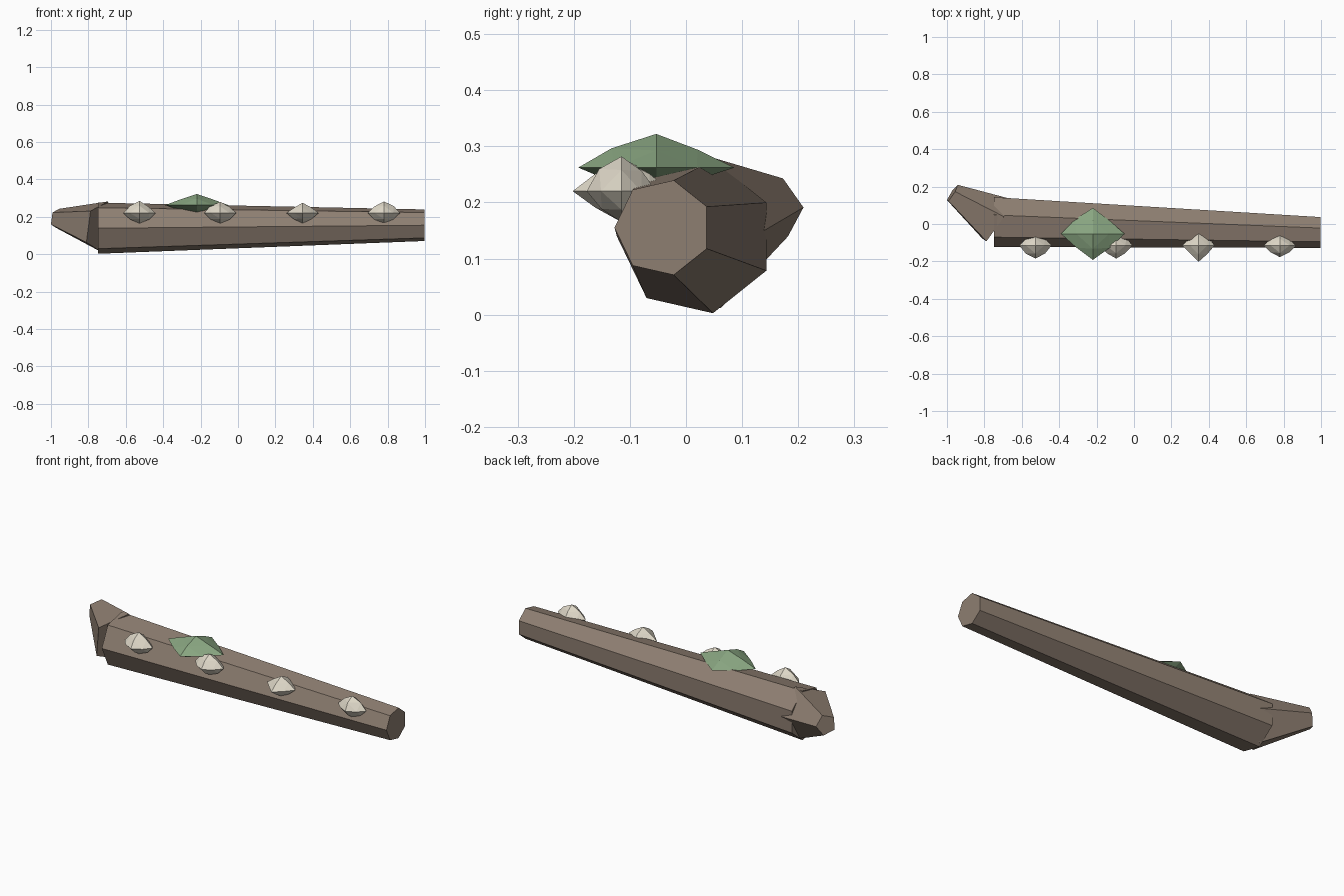
import bpy, bmesh, random
from math import cos, sin, pi
from mathutils import Vector

if "Cube" in bpy.data.objects:
    bpy.data.objects.remove(bpy.data.objects["Cube"])

random.seed(4)


def material(name, rgb):
    m = bpy.data.materials.new(name)
    m.diffuse_color = (*rgb, 1)
    m.use_nodes = True
    m.node_tree.nodes["Principled BSDF"].inputs["Base Color"].default_value = m.diffuse_color
    return m


bark = material("bark", (0.27, 0.21, 0.165))
moss = material("moss", (0.25, 0.38, 0.22))
fungus = material("fungus", (0.74, 0.69, 0.58))


def finish(name, bm, mat):
    bmesh.ops.recalc_face_normals(bm, faces=bm.faces[:])
    me = bpy.data.meshes.new(name)
    bm.to_mesh(me)
    bm.free()
    me.materials.append(mat)
    ob = bpy.data.objects.new(name, me)
    bpy.context.collection.objects.link(ob)
    return ob


# Tapered flat-sided limb between two ring centres; u and v span the rings
def limb(name, ends, sides, u, v, phase=0):
    bm = bmesh.new()
    rings = []
    for centre, r in ends:
        ring = []
        for i in range(sides):
            a = phase + 2 * pi * i / sides
            ring.append(bm.verts.new(Vector(centre) + r * (cos(a) * u + sin(a) * v)))
        rings.append(ring)
        bm.faces.new(ring)
    a, b = rings
    for i in range(sides):
        j = (i + 1) % sides
        bm.faces.new((a[i], a[j], b[j], b[i]))
    return finish(name, bm, bark)


# Faceted lump: octahedron split once, edge midpoints pushed out by bulge
def lump(name, centre, rx, ry, top, bottom, bulge, mat):
    bm = bmesh.new()
    verts = {}

    def vert(d):
        key = tuple(d)
        if key not in verts:
            k = 1.0
            if sum(abs(c) for c in key) > 1.5:
                k = bulge + random.uniform(-0.04, 0.04)
            z = key[2] * k * (top if key[2] > 0 else bottom)
            verts[key] = bm.verts.new(
                (centre[0] + key[0] * k * rx, centre[1] + key[1] * k * ry, centre[2] + z))
        return verts[key]

    for sx in (1, -1):
        for sy in (1, -1):
            for sz in (1, -1):
                x, y, z = Vector((sx, 0, 0)), Vector((0, sy, 0)), Vector((0, 0, sz))
                xy, yz, zx = x + y, y + z, z + x
                for tri in ((x, xy, zx), (y, yz, xy), (z, zx, yz), (xy, yz, zx)):
                    bm.faces.new([vert(p) for p in tri])
    return finish(name, bm, mat)


# Main log, seven sided
limb("log", [((-0.748, 0.017, 0.139), 0.14), ((0.998, -0.041, 0.155), 0.0865)],
     7, Vector((0, 1, 0)), Vector((0, 0, 1)), pi)

# Broken root stub, five sided, angled off the thick end
base, tip = Vector((-0.737, 0.013, 0.147)), Vector((-0.972, 0.163, 0.191))
axis = (tip - base).normalized()
side = Vector((-axis.y, axis.x, 0)).normalized() * -1
limb("root_stub", [(base, 0.144), (tip, 0.055)], 5, side, axis.cross(side) * -1)

# Moss patch on top
lump("moss_patch", (-0.22, -0.053, 0.262), 0.17, 0.139, 0.06, 0.045, 0.54, moss)

# Row of small fungi along the front
for n, (x, ry, top, bulge) in enumerate([(-0.527, 0.07, 0.065, 0.58), (-0.095, 0.07, 0.06, 0.6),
                                         (0.345, 0.087, 0.055, 0.54), (0.78, 0.062, 0.062, 0.6)]):
    lump(f"fungus_{n + 1}", (x, -0.115, 0.22), 0.086, ry, top, 0.055, bulge, fungus)
